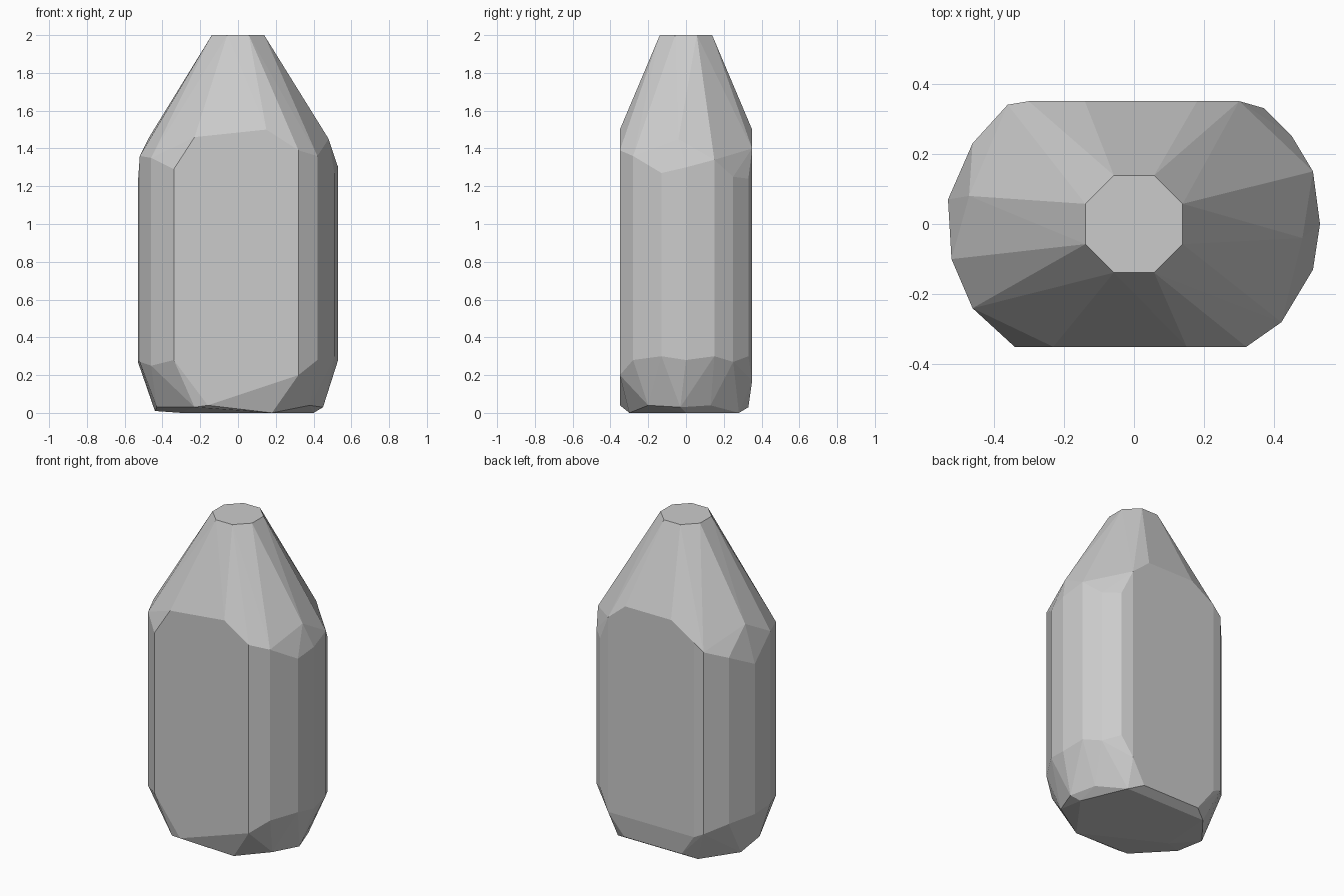
import bpy
import bmesh
from math import cos, sin, pi, radians

default_cube = bpy.data.objects.get("Cube")
if default_cube:
    bpy.data.objects.remove(default_cube, do_unlink=True)


def make_material(name, colour):
    """One flat colour, shown in both the viewport and a render."""
    material = bpy.data.materials.new(name)
    material.use_nodes = True
    material.diffuse_color = colour
    shader = next(n for n in material.node_tree.nodes if n.type == "BSDF_PRINCIPLED")
    shader.inputs["Base Color"].default_value = colour
    shader.inputs["Roughness"].default_value = 0.8
    return material


def faceted_hull(name, points, material):
    """Wrap the points in a convex faceted skin and merge coplanar triangles."""
    bm = bmesh.new()
    for point in points:
        bm.verts.new(point)
    result = bmesh.ops.convex_hull(bm, input=bm.verts[:], use_existing_faces=False)
    inside = set(result["geom_interior"]) | set(result["geom_unused"])
    loose = [v for v in inside if isinstance(v, bmesh.types.BMVert) and v.is_valid]
    bmesh.ops.delete(bm, geom=loose, context="VERTS")
    bmesh.ops.dissolve_limit(bm, angle_limit=radians(1.5),
                             verts=bm.verts[:], edges=bm.edges[:])
    bmesh.ops.recalc_face_normals(bm, faces=bm.faces[:])
    mesh = bpy.data.meshes.new(name)
    bm.to_mesh(mesh)
    bm.free()
    mesh.materials.append(material)
    body = bpy.data.objects.new(name, mesh)
    bpy.context.scene.collection.objects.link(body)
    return body


# Side walls: x, y, lower end and upper end of each upright edge
wall_edges = [
    (.32, -.35, .2, 1.39),
    (.42, -.28, .28, 1.36),
    (.51, -.13, .3, 1.27),
    (.53, 0, .28, 1.3),
    (.51, .15, .3, 1.34),
    (.45, .25, .27, 1.25),
    (.37, .33, .3, 1.24),
    (.3, .35, .17, 1.4),
    (-.3, .35, .17, 1.4),
    (-.36, .34, .2, 1.35),
    (-.46, .23, .25, 1.3),
    (-.53, .07, .27, 1.22),
    (-.52, -.1, .27, 1.36),
    (-.46, -.24, .25, 1.35),
    (-.34, -.35, .28, 1.29),
]
points = []
for x, y, low, high in wall_edges:
    points += [(x, y, low), (x, y, high)]

# Shoulder: uneven corners where the walls turn into the neck
points += [
    (-.23, -.35, 1.46), (.15, -.35, 1.5),
    (.48, -.04, 1.45), (.43, .18, 1.42),
    (.18, .35, 1.5), (-.14, .35, 1.5),
    (-.47, .08, 1.46),
]

# Base: flat underside with a narrow irregular chamfer
points += [
    (-.16, -.35, .04), (-.23, -.33, .03), (.18, -.3, 0),
    (.38, -.2, .04), (.45, -.03, .03), (.4, 0, 0),
    (.4, .13, .04), (.28, .28, 0), (.2, .33, .03),
    (-.2, .33, .03), (-.28, .28, 0), (-.44, .08, .01),
    (-.43, -.12, .03), (-.3, -.05, 0),
]

# Neck: flat octagonal top
neck_radius = 0.15
for i in range(8):
    angle = (i + 0.5) * pi / 4
    points.append((neck_radius * cos(angle), neck_radius * sin(angle), 2))

stone_grey = make_material("stone_grey", (0.6, 0.6, 0.6, 1))
faceted_hull("faceted_bottle_body", points, stone_grey)
